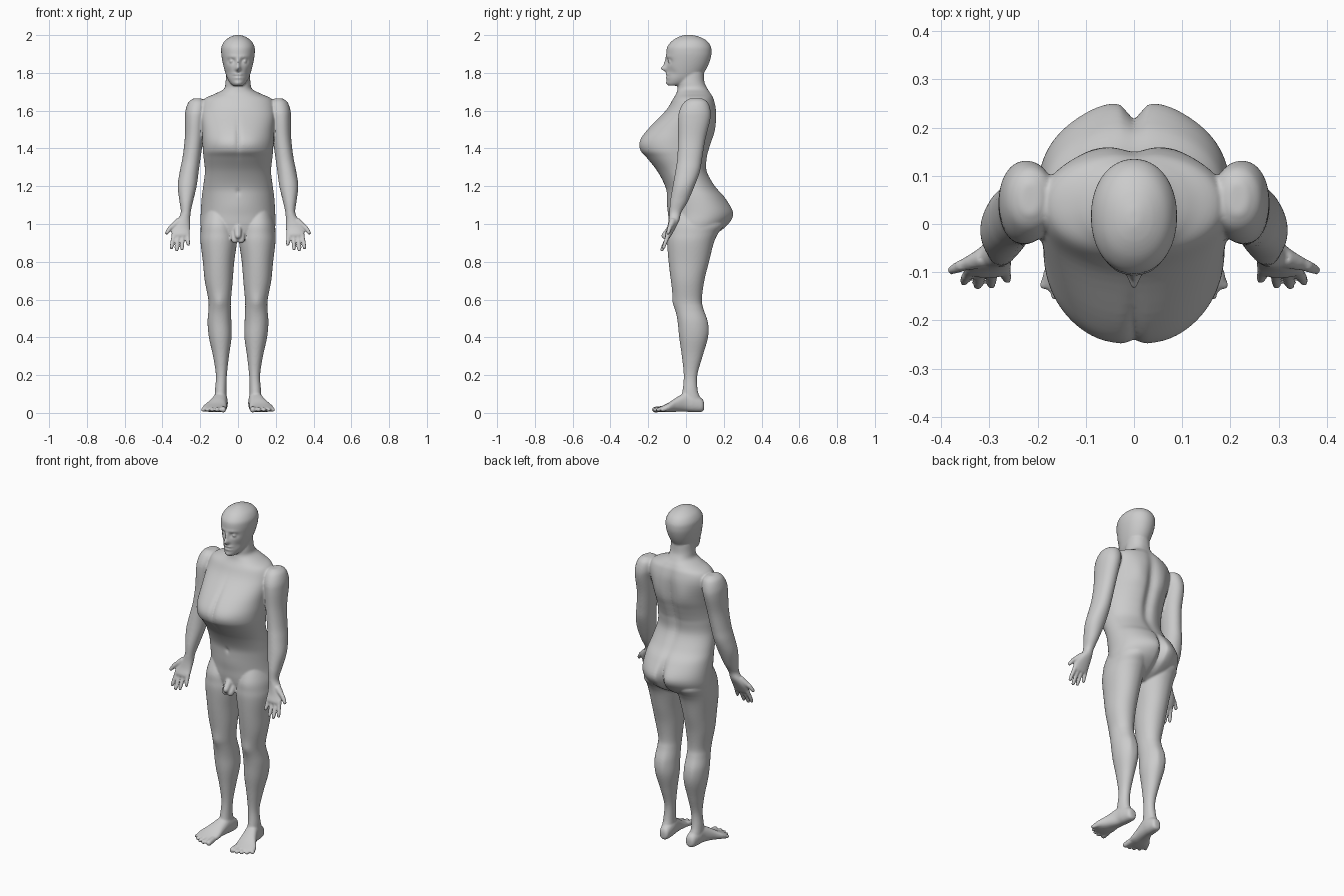
import bpy, bmesh, math
from mathutils import Vector

bm = bmesh.new()


def skin(rings, mirror=False):
    """Bridge rings of points into a closed tube, optionally mirrored in x."""
    for s in ((1, -1) if mirror else (1,)):
        vs = [[bm.verts.new((p[0] * s, p[1], p[2])) for p in r] for r in rings]
        n = len(vs[0])
        for a, b in zip(vs, vs[1:]):
            for i in range(n):
                j = (i + 1) % n
                bm.faces.new((a[i], a[j], b[j], b[i]))
        bm.faces.new(vs[0])
        bm.faces.new(vs[-1])


def resample(rows, k):
    """Catmull-Rom interpolation between key sections."""
    out = []
    for i in range(len(rows) - 1):
        q = [rows[max(i - 1, 0)], rows[i], rows[i + 1], rows[min(i + 2, len(rows) - 1)]]
        for s in range(k):
            t = s / k
            out.append([0.5 * (2 * b + (c - a) * t + (2 * a - 5 * b + 4 * c - d) * t * t
                               + (3 * b - a - 3 * c + d) * t ** 3) for a, b, c, d in zip(*q)])
    return out + [list(rows[-1])]


def loft(rows, mirror=False, bumps=(), e=2.1, seg=48, k=5, lying=False):
    """rows: (height, centre x, half width, front, back); bumps: (x, z, push, sx, sz, side)."""
    rings = []
    for z, cx, rx, yf, yb in resample(rows, k):
        ring = []
        for i in range(seg):
            a = 2 * math.pi * i / seg
            c, s = math.cos(a), math.sin(a)
            x = cx + rx * math.copysign(abs(c) ** (2 / e), c)
            y = (yf + yb) / 2 + (yb - yf) / 2 * math.copysign(abs(s) ** (2 / e), s)
            for bx, bz, push, sx, sz, side in bumps:
                if s * side > 0:
                    y += side * push * min(1, 2 * abs(s)) * math.exp(
                        -((abs(x) - bx) / sx) ** 2 - ((z - bz) / sz) ** 2)
            ring.append((x, -z, y) if lying else (x, y, z))
        rings.append(ring)
    skin(rings, mirror)


def digit(p0, p1, r0, r1, mirror=True, seg=14):
    """Round-ended tapered tube for fingers and toes."""
    p0, p1 = Vector(p0), Vector(p1)
    d = (p1 - p0).normalized()
    u = d.orthogonal().normalized()
    v = d.cross(u)
    stations = [(p0, r0), (p0.lerp(p1, 0.5), (r0 + r1) / 2)]
    for t in (0, 30, 55, 75, 88):
        t = math.radians(t)
        stations.append((p1 - d * r1 * (1 - math.sin(t)), r1 * math.cos(t)))
    skin([[c + r * (u * math.cos(2 * math.pi * i / seg) + v * math.sin(2 * math.pi * i / seg))
           for i in range(seg)] for c, r in stations], mirror)


# torso with neck, chest and hips
loft([(1.80, 0, .062, -.03, .095), (1.75, 0, .066, -.04, .10), (1.715, 0, .075, -.045, .118),
      (1.69, 0, .12, -.052, .135), (1.66, 0, .18, -.07, .150), (1.60, 0, .198, -.108, .162),
      (1.50, 0, .19, -.205, .158), (1.44, 0, .188, -.244, .142), (1.39, 0, .186, -.242, .126),
      (1.35, 0, .182, -.208, .116), (1.28, 0, .175, -.152, .114), (1.20, 0, .184, -.11, .156),
      (1.14, 0, .192, -.098, .208), (1.06, 0, .197, -.092, .248), (1.00, 0, .198, -.09, .225),
      (.95, 0, .185, -.08, .165), (.91, 0, .11, -.05, .09)],
     bumps=[(0, 1.46, -.012, .012, .09, -1), (.08, 1.43, .004, .06, .05, -1),
            (0, 1.17, -.008, .01, .015, -1), (0, 1.10, .006, .10, .06, -1),
            (0, 1.45, -.022, .03, .20, 1), (.09, 1.53, .007, .04, .07, 1),
            (0, 1.04, -.035, .018, .09, 1), (.06, 1.05, .006, .05, .06, 1)], seg=96)

# head and face
loft([(1.732, 0, .025, -.092, -.03), (1.745, 0, .040, -.100, .02), (1.77, 0, .056, -.101, .07),
      (1.80, 0, .067, -.100, .095), (1.84, 0, .078, -.102, .117), (1.88, 0, .086, -.103, .131),
      (1.91, 0, .089, -.104, .135), (1.94, 0, .087, -.098, .131), (1.97, 0, .070, -.073, .110),
      (1.99, 0, .042, -.040, .073), (2.001, 0, .012, -.005, .03)],
     bumps=[(0, 1.822, .032, .013, .014, -1), (0, 1.85, .016, .010, .026, -1),
            (.034, 1.862, -.016, .017, .011, -1), (.03, 1.886, .005, .03, .008, -1),
            (.012, 1.792, .009, .016, .006, -1), (.01, 1.774, .008, .016, .006, -1),
            (0, 1.783, -.005, .026, .003, -1), (0, 1.745, .006, .02, .012, -1),
            (.05, 1.80, -.006, .014, .02, -1)], seg=96, k=9)
digit((.034, -.04, 1.861), (.034, -.096, 1.861), .012, .012)

# legs
loft([(1.07, .105, .07, -.06, .17), (1.00, .103, .092, -.092, .20), (.95, .102, .096, -.098, .17),
      (.90, .102, .096, -.10, .147), (.80, .103, .083, -.092, .122), (.70, .102, .074, -.08, .097),
      (.60, .097, .060, -.066, .084), (.55, .097, .059, -.056, .092), (.48, .098, .063, -.044, .113),
      (.40, .094, .060, -.036, .115), (.30, .090, .042, -.022, .088), (.20, .088, .029, -.012, .06),
      (.12, .092, .030, -.018, .062), (.07, .092, .032, -.03, .078), (.03, .09, .03, -.03, .08)],
     mirror=True, bumps=[(.10, .585, .008, .03, .04, -1), (.12, .46, .005, .02, .07, 1),
                         (.075, .46, .005, .02, .07, 1)])

# feet, lofted from heel to ball
loft([(-.096, .086, .014, .02, .05), (-.085, .087, .028, .006, .075), (-.04, .09, .036, .004, .10),
      (0, .094, .038, .006, .108), (.05, .108, .048, .006, .082), (.09, .122, .062, .004, .055),
      (.12, .127, .062, .005, .040), (.145, .122, .050, .008, .030)],
     mirror=True, e=2.3, lying=True)
for x0, y0, x1, y1, r in [(.080, -.12, .078, -.180, .016), (.105, -.13, .112, -.182, .012),
                          (.128, -.12, .140, -.174, .011), (.150, -.11, .166, -.158, .011),
                          (.168, -.09, .190, -.136, .011)]:
    digit((x0, y0, .022), (x1, y1, .015), r, r)

# arms running into the palms
loft([(1.665, .215, .02, .02, .085), (1.645, .215, .047, -.01, .115), (1.60, .221, .057, -.035, .13),
      (1.55, .227, .054, -.042, .128), (1.45, .233, .049, -.042, .103), (1.35, .246, .048, -.046, .086),
      (1.28, .258, .050, -.056, .074), (1.20, .269, .050, -.070, .045), (1.12, .274, .036, -.084, .010),
      (1.06, .277, .026, -.088, -.025), (1.02, .288, .035, -.092, -.035), (.98, .300, .046, -.10, -.055),
      (.945, .303, .048, -.112, -.074), (.928, .303, .040, -.108, -.084)], mirror=True)

# fingers and thumb
for x0, x1, z1, y1 in [(.338, .354, .866, -.122), (.315, .325, .854, -.132),
                       (.292, .296, .860, -.130), (.268, .262, .884, -.118)]:
    digit((x0, -.09, .955), ((x0 + x1) / 2, -.108, .905), .013, .011)
    digit(((x0 + x1) / 2, -.105, .915), (x1, y1, z1), .011, .0095)
digit((.312, -.07, 1.015), (.362, -.088, .975), .020, .013)
digit((.355, -.085, .985), (.383, -.098, .945), .013, .010)

# groin
digit((0, -.06, 1.00), (0, -.125, .925), .022, .017, mirror=False)
digit((.016, -.07, .95), (.016, -.105, .90), .022, .020)

# fuse all the parts into one smooth skin
bmesh.ops.recalc_face_normals(bm, faces=bm.faces)
mesh = bpy.data.meshes.new("body")
bm.to_mesh(mesh)
bm.free()
body = bpy.data.objects.new("body", mesh)
bpy.context.collection.objects.link(body)
remesh = body.modifiers.new("fuse", 'REMESH')
remesh.mode = 'VOXEL'
remesh.voxel_size = 0.0055
remesh.use_smooth_shade = True
smooth = body.modifiers.new("soften", 'SMOOTH')
smooth.factor = 0.5
smooth.iterations = 4
